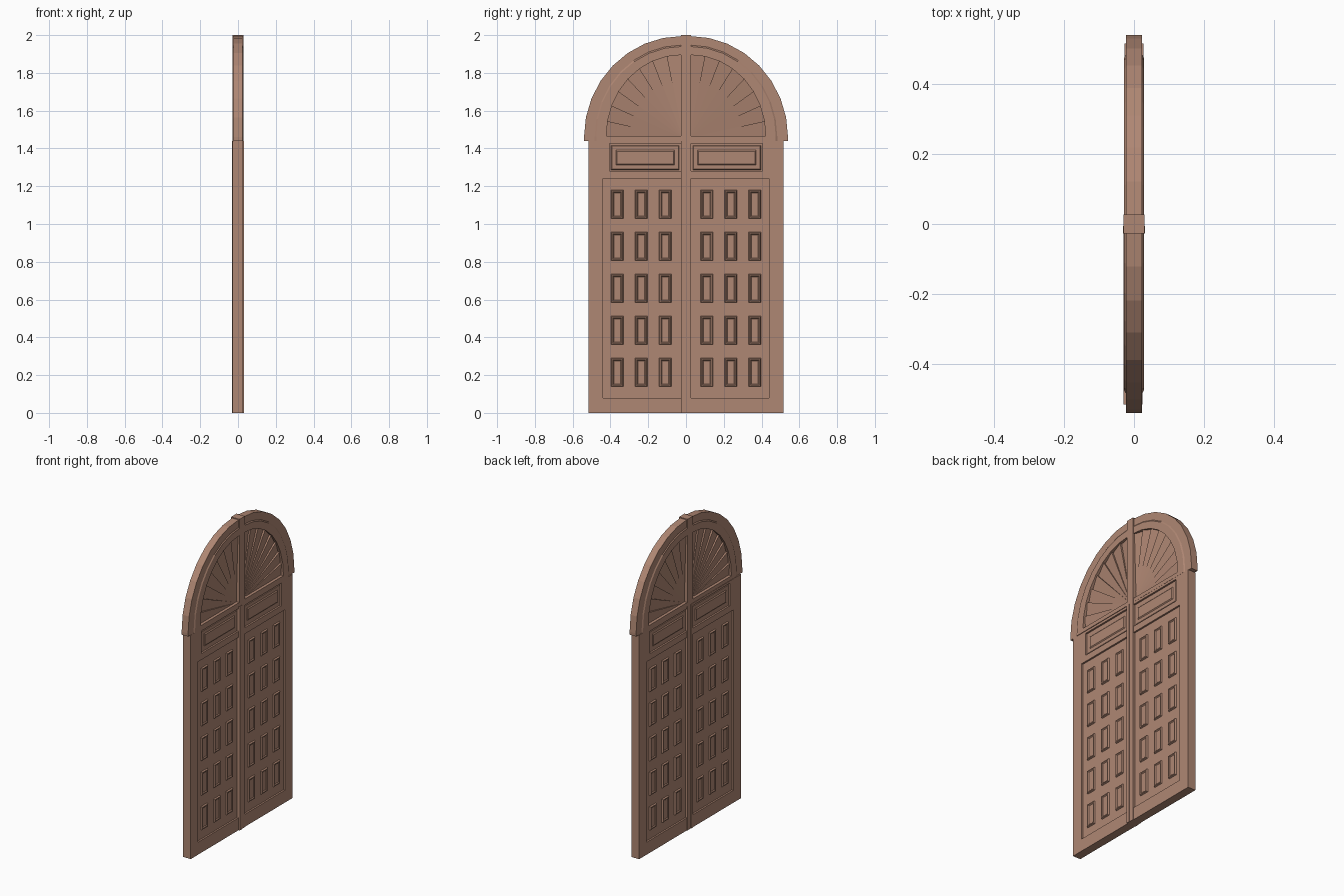
import bpy, bmesh
from math import sin, cos, pi

cube = bpy.data.objects.get("Cube")
if cube:
    bpy.data.objects.remove(cube)

wood = bpy.data.materials.new("warm brown wood")
wood.use_nodes = True
colour = (0.43, 0.242, 0.172, 1)
wood.diffuse_color = colour
wood.node_tree.nodes["Principled BSDF"].inputs["Base Color"].default_value = colour


def finish(bm, name):
    bmesh.ops.recalc_face_normals(bm, faces=bm.faces)
    mesh = bpy.data.meshes.new(name)
    bm.to_mesh(mesh)
    bm.free()
    mesh.materials.append(wood)
    obj = bpy.data.objects.new(name, mesh)
    bpy.context.collection.objects.link(obj)
    return obj


def skin(bm, loops, closed=False):
    """Bridge matching loops of points; cap the ends unless closed."""
    rows = [[bm.verts.new(p) for p in loop] for loop in loops]
    n = len(rows[0])
    pairs = list(zip(rows, rows[1:])) + ([(rows[-1], rows[0])] if closed else [])
    for a, b in pairs:
        for i in range(n):
            j = (i + 1) % n
            bm.faces.new((a[i], a[j], b[j], b[i]))
    if not closed:
        bm.faces.new(rows[0])
        bm.faces.new(rows[-1])


def panel(bm, side, y0, y1, z0, z1, profile, shift=0):
    """Two-faced panel; profile lists (inset, half thickness) from the edge in."""
    steps = [(i, -x) for i, x in reversed(profile)] + list(profile)
    loops = []
    for i, x in steps:
        ya, yb, za, zb = y0 + i, y1 - i, z0 + i, z1 - i
        loops.append([(x + shift, side * y, z) for y, z in
                      ((ya, za), (yb, za), (yb, zb), (ya, zb))])
    skin(bm, loops)


def arc(ry, rz, y, z, count=8):
    return [(y + ry * cos(pi / 2 * k / count), z + rz * sin(pi / 2 * k / count))
            for k in range(count + 1)]


FRAME = [(0, 0.027)]
CORE = [(0, 0.016)]
RIM = [(0, 0.015), (0.004, 0.025), (0.010, 0.025), (0.015, 0.020)]
RAISED = [(0, 0.015), (0.004, 0.020), (0.026, 0.020), (0.032, 0.025)]

for side, word in ((1, "left"), (-1, "right")):
    shift = 0 if side > 0 else -0.003

    # Door leaf: core with stiles and rails standing proud
    bm = bmesh.new()
    panel(bm, side, 0, 0.51, 0.01, 1.435, CORE, shift)
    for y0, y1, z0, z1 in ((0.44, 0.515, 0, 1.44), (0.0, 0.027, 0, 1.44),
                           (0.027, 0.44, 0, 0.08), (0.027, 0.44, 1.24, 1.28),
                           (0.027, 0.44, 1.425, 1.44), (0.405, 0.44, 1.28, 1.425)):
        panel(bm, side, y0, y1, z0, z1, FRAME, shift)
    finish(bm, word + "_door_leaf")

    # Grid of small framed panels
    bm = bmesh.new()
    for row in range(5):
        for col in range(3):
            y, z = 0.077 + col * 0.127, 0.138 + row * 0.2225
            panel(bm, side, y, y + 0.066, z, z + 0.152, RIM, shift)
    finish(bm, word + "_small_panels")

    # Wide panel near the top of the leaf
    bm = bmesh.new()
    panel(bm, side, 0.035, 0.397, 1.286, 1.417, RAISED, shift)
    finish(bm, word + "_top_panel")

    # Arch moulding: a stepped section swept round a quarter
    bm = bmesh.new()
    inner = arc(0.397, 0.43, 0.025, 1.465)
    outer = arc(0.52, 0.535, 0.02, 1.46)
    section = [(0, 0.028), (0.45, 0.028), (0.52, 0.023), (1, 0.023)]
    section += [(t, -x) for t, x in reversed(section)]
    foot = [(inner[0][0], 1.44)] + inner + [(0, inner[-1][1])]
    edge = [(outer[0][0], 1.44)] + outer + [(0, outer[-1][1])]
    loops = [[(x, side * (a[0] + t * (b[0] - a[0])), a[1] + t * (b[1] - a[1]))
              for t, x in section] for a, b in zip(foot, edge)]
    skin(bm, loops)
    finish(bm, word + "_arch_moulding")

    # Fanlight: overlapping blades radiating from the foot of the post
    bm = bmesh.new()
    rim = arc(0.41, 0.44, 0.02, 1.46)
    hub = (0.015, 1.455)
    for a, b in zip(rim, rim[1:]):
        front = [(0.008, a), (0.020, b), (0.008, hub)]
        skin(bm, [[(s * x, side * p[0], p[1]) for x, p in front] for s in (-1, 1)])
    finish(bm, word + "_fan_blades")

# Transom under the fanlight
bm = bmesh.new()
panel(bm, 1, -0.43, 0.43, 1.44, 1.465, [(0, 0.028)])
finish(bm, "transom")

# Centre post running the full height
bm = bmesh.new()
panel(bm, 1, -0.027, 0.027, 0, 2.0, [(0, 0.030)])
finish(bm, "centre_post")

# Narrow cover strip over the seam between the leaves
bm = bmesh.new()
panel(bm, 1, -0.027, -0.005, 0, 1.44, [(0, 0.032)])
finish(bm, "seam_strip")
